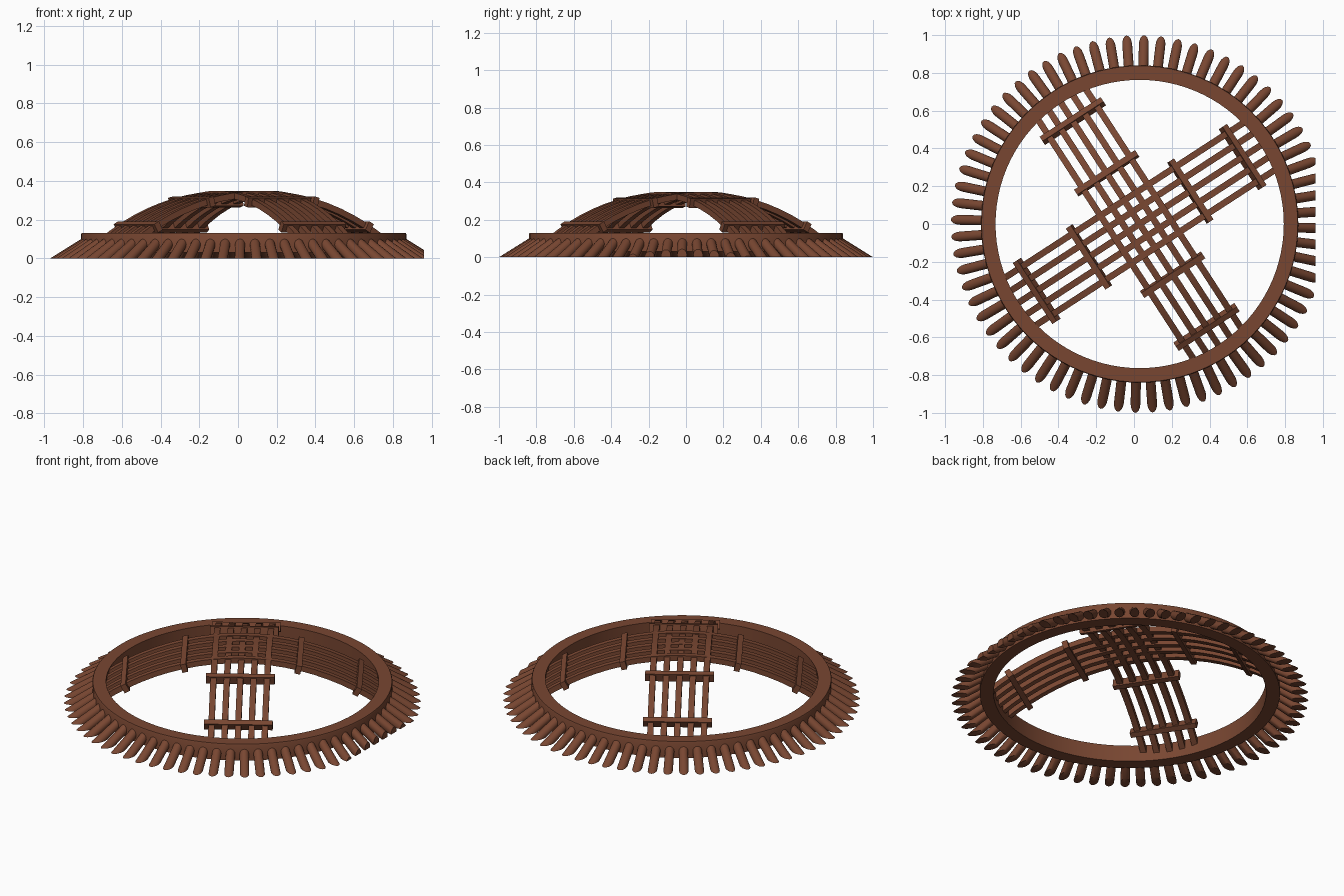
import bpy, bmesh, math
from mathutils import Matrix, Vector

if "Cube" in bpy.data.objects:
    bpy.data.objects.remove(bpy.data.objects["Cube"])

CX = 0.03                      # ring centre
TURN = math.radians(33)        # rotation of the cross straps
mat = bpy.data.materials.new("brown")
mat.diffuse_color = (0.19, 0.062, 0.031, 1)
mat.use_nodes = True
mat.node_tree.nodes["Principled BSDF"].inputs["Base Color"].default_value = mat.diffuse_color


def finish(bm, name, smooth=True):
    bmesh.ops.recalc_face_normals(bm, faces=bm.faces)
    me = bpy.data.meshes.new(name)
    bm.to_mesh(me)
    bm.free()
    ob = bpy.data.objects.new(name, me)
    bpy.context.collection.objects.link(ob)
    me.materials.append(mat)
    if smooth:
        bpy.ops.object.select_all(action='DESELECT')
        ob.select_set(True)
        bpy.context.view_layer.objects.active = ob
        bpy.ops.object.shade_smooth_by_angle(angle=math.radians(35))
    return ob


def loft(bm, loops, closed):
    rows = [[bm.verts.new(p) for p in loop] for loop in loops]
    n = len(rows[0])
    for i in range(len(rows) if closed else len(rows) - 1):
        a, b = rows[i], rows[(i + 1) % len(rows)]
        for j in range(n):
            bm.faces.new((a[j], a[(j + 1) % n], b[(j + 1) % n], b[j]))
    if not closed:
        bm.faces.new(rows[0])
        bm.faces.new(rows[-1])


# main ring with a slightly softened rim
prof = [(0.763, 0.03), (0.84, 0.03), (0.84, 0.124), (0.837, 0.13), (0.763, 0.13)]
bm = bmesh.new()
loops = []
for i in range(96):
    a = math.tau * i / 96
    loops.append([(CX + r * math.cos(a), r * math.sin(a), z) for r, z in prof])
loft(bm, loops, True)
finish(bm, "ring")

# slanted round pegs, cut level with the ground and flat on the right side
COUNT, R = 68, 0.026
SLOPE = math.radians(32)
bm = bmesh.new()
tip = Vector((1.0 - R / math.sin(SLOPE), 0, 0))
d = Vector((math.cos(SLOPE), 0, -math.sin(SLOPE)))
start, end = tip - d * 0.165, tip + d * 0.1
tilt = d.to_track_quat('Z', 'Y').to_matrix().to_4x4()
for i in range(COUNT):
    spin = Matrix.Translation((CX, 0, 0)) @ Matrix.Rotation(math.tau * (i - 0.25) / COUNT, 4, 'Z')
    bmesh.ops.create_cone(bm, cap_ends=True, segments=16, radius1=R, radius2=R,
                          depth=(end - start).length,
                          matrix=spin @ Matrix.Translation((start + end) / 2) @ tilt)
for co, no in (((0, 0, 0), (0, 0, -1)), ((0.96, 0, 0), (1, 0, 0))):
    cut = bmesh.ops.bisect_plane(bm, geom=bm.verts[:] + bm.edges[:] + bm.faces[:],
                                 plane_co=co, plane_no=no, clear_outer=True)
    edges = [e for e in cut['geom_cut'] if isinstance(e, bmesh.types.BMEdge) and e.is_boundary]
    bmesh.ops.holes_fill(bm, edges=edges, sides=0)
finish(bm, "pegs")

# arched straps: five slats each, held by four cross bars
ARC, TOP = 1.335, 0.333


def height(u):
    return TOP - ARC + math.sqrt(ARC * ARC - u * u)


for k, name in enumerate(("strap_a", "strap_b")):
    place = Matrix.Translation((CX, 0, 0)) @ Matrix.Rotation(TURN + k * math.pi / 2, 4, 'Z')
    bm = bmesh.new()
    half_w, half_t, amax = 0.017, 0.016, math.asin(0.778 / ARC)
    for s in range(-2, 3):
        loops = []
        for i in range(21):
            a = amax * (i / 10 - 1)
            loops.append([((ARC + t) * math.sin(a), s * 0.075 + w,
                           TOP - ARC + (ARC + t) * math.cos(a))
                          for w, t in ((-half_w, -half_t), (half_w, -half_t),
                                       (half_w, half_t), (-half_w, half_t))])
        loft(bm, loops, False)
    finish(bm, name + "_slats").matrix_world = place

    bm = bmesh.new()
    for u in (-0.65, -0.32, 0.32, 0.65):
        m = (Matrix.Translation((u, 0, height(u) - 0.002)) @ Matrix.Rotation(math.asin(u / ARC), 4, 'Y')
             @ Matrix.Diagonal((0.032, 0.385, 0.05, 1)))
        bmesh.ops.create_cube(bm, size=1, matrix=m)
    finish(bm, name + "_bars", False).matrix_world = place
